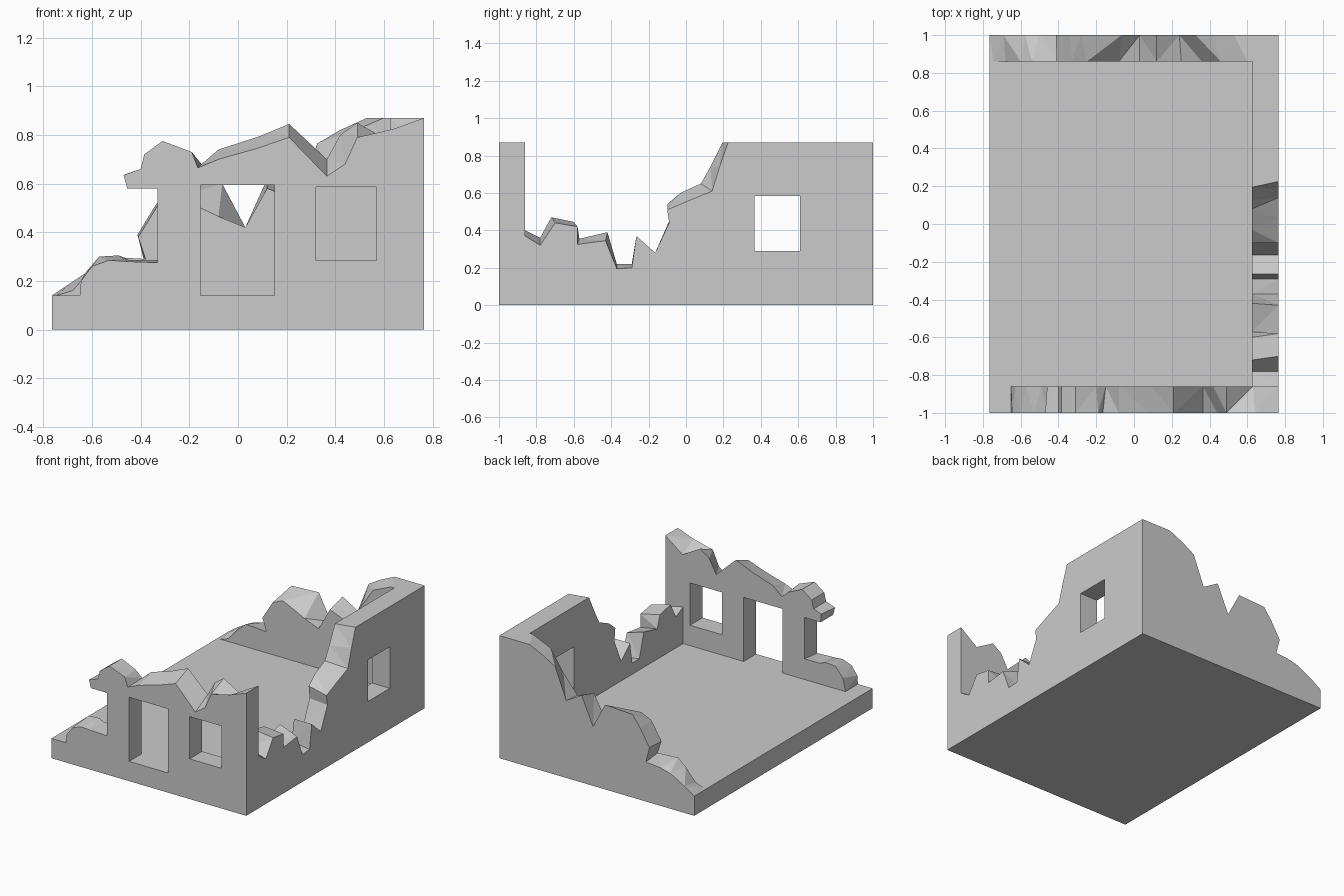
import bpy, bmesh

if "Cube" in bpy.data.objects:
    bpy.data.objects.remove(bpy.data.objects["Cube"])

BASE = 0.14      # slab height and wall thickness
HX, HY = 0.765, 1.0


def box(name, lo, hi):
    bm = bmesh.new()
    bmesh.ops.create_cube(bm, size=1)
    for v in bm.verts:
        v.co = [(a + b) / 2 + c * (b - a) for a, b, c in zip(lo, hi, v.co)]
    me = bpy.data.meshes.new(name)
    bm.to_mesh(me)
    bm.free()
    ob = bpy.data.objects.new(name, me)
    bpy.context.collection.objects.link(ob)
    return ob


def wall(name, axis, outer_pos, inner_pos, pts, openings=()):
    """Broken wall: pts = (along, z) outside and (along, z) inside, closed along the slab."""
    def place(s, z, d):
        return (s, d, z) if axis == 'x' else (d, s, z)
    bm = bmesh.new()
    outer = [bm.verts.new(place(p[0], p[1], outer_pos)) for p in pts]
    inner = [bm.verts.new(place(p[2], p[3], inner_pos)) for p in pts]
    bm.faces.new(outer)
    bm.faces.new(inner[::-1])
    n = len(pts)
    for i in range(n):
        j = (i + 1) % n
        bm.faces.new((outer[j], outer[i], inner[i], inner[j]))
    bm.normal_update()
    bmesh.ops.triangulate(bm, faces=bm.faces[:], ngon_method='EAR_CLIP')
    bmesh.ops.recalc_face_normals(bm, faces=bm.faces[:])
    me = bpy.data.meshes.new(name)
    bm.to_mesh(me)
    bm.free()
    ob = bpy.data.objects.new(name, me)
    bpy.context.collection.objects.link(ob)
    # cut door and window openings
    d0, d1 = min(outer_pos, inner_pos) - 0.1, max(outer_pos, inner_pos) + 0.1
    for s0, s1, z0, z1 in openings:
        cut = box("cutter", place(s0, z0, d0), place(s1, z1, d1))
        cut.hide_render = True
        mod = ob.modifiers.new("opening", 'BOOLEAN')
        mod.operation, mod.solver, mod.object = 'DIFFERENCE', 'EXACT', cut
        bpy.context.view_layer.objects.active = ob
        bpy.ops.object.modifier_apply(modifier=mod.name)
        bpy.data.objects.remove(cut)
    return ob


# floor slab
box("floor_slab", (-HX, -HY, 0), (HX, HY, BASE))

# front wall with door, window and a broken-open window on the left
front = [
    (-.65, .14, -.65, .14), (-.645, .20, -.63, .23), (-.60, .26, -.57, .30),
    (-.53, .285, -.49, .305), (-.46, .28, -.45, .287), (-.33, .275, -.33, .287),
    (-.33, .58, -.33, .58), (-.455, .58, -.455, .58), (-.47, .635, -.46, .64),
    (-.40, .66, -.40, .66), (-.385, .72, -.385, .72), (-.31, .775, -.31, .775),
    (-.19, .73, -.20, .725), (-.165, .665, -.15, .68), (-.08, .70, -.08, .74),
    (.08, .745, .09, .795), (.21, .79, .21, .845), (.365, .63, .365, .70),
    (.44, .68, .42, .80), (.49, .79, .49, .85), (.64, .825, .63, .77),
    (.765, .87, .765, .87), (.765, .14, .765, .14)]
wall("front_wall", 'x', -HY, -HY + BASE, front,
     [(-.155, .15, .10, .595), (.32, .57, .285, .585)])

# right wall, collapsed in its front half, with one window
right = [
    (-.86, .14, -.86, .14), (-.86, .37, -.86, .40), (-.78, .32, -.78, .36),
    (-.70, .44, -.72, .47), (-.58, .42, -.60, .445), (-.58, .325, -.57, .355),
    (-.43, .345, -.42, .39), (-.37, .195, -.37, .22), (-.29, .20, -.29, .22),
    (-.265, .37, -.265, .37), (-.165, .28, -.165, .28), (-.09, .44, -.09, .45),
    (-.10, .51, -.10, .54), (.03, .565, -.03, .60), (.14, .61, .08, .65),
    (.18, .74, .13, .74), (.225, .87, .195, .87), (.86, .87, .86, .87),
    (.86, .14, .86, .14)]
wall("right_wall", 'y', HX, HX - BASE, right, [(.365, .61, .29, .585)])

# back wall, stepping down to the left
back = [
    (-.765, .14, -.745, .14), (-.69, .19, -.68, .16), (-.576, .25, -.60, .25),
    (-.50, .27, -.54, .30), (-.385, .28, -.38, .29), (-.413, .39, -.41, .38),
    (-.34, .51, -.33, .51), (-.28, .59, -.25, .545), (-.065, .60, -.08, .465),
    (.03, .42, .03, .42), (.12, .62, .12, .58), (.24, .55, .25, .53),
    (.326, .765, .36, .66), (.42, .82, .46, .81), (.53, .87, .60, .87),
    (.765, .87, .765, .87), (.765, .14, .765, .14)]
wall("back_wall", 'x', HY, HY - BASE, back)
